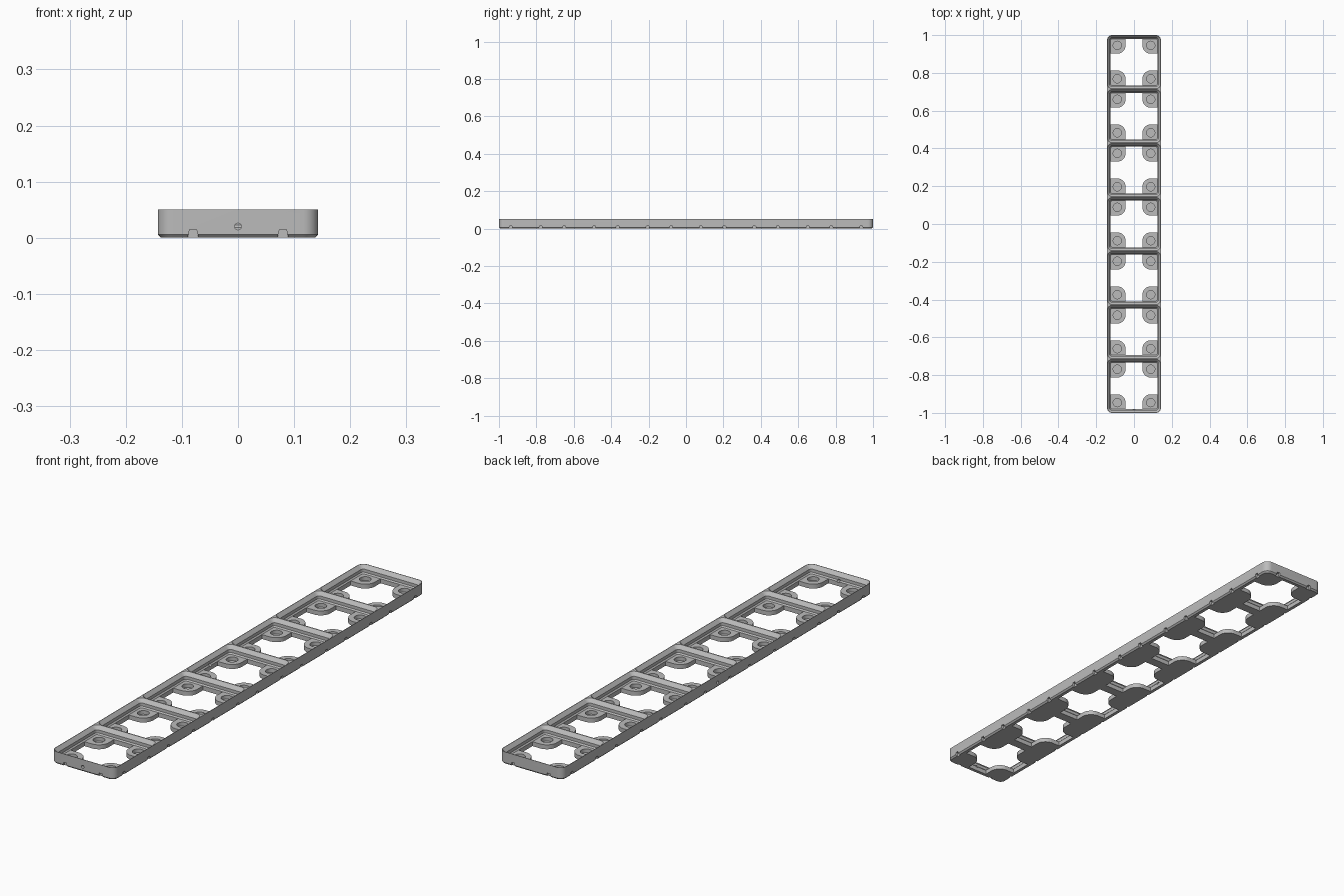
import bpy
import bmesh
import math

default = bpy.data.objects.get("Cube")
if default:
    bpy.data.objects.remove(default, do_unlink=True)

# Overall sizes
CELLS = 7
PITCH = 2 / CELLS
HALF = PITCH / 2
HEIGHT = 0.05
FLOOR = 0.018          # top of the corner pads
LIP = 0.0195           # inward reach of the frame at the pads
CORNER = 0.027
MAGNET = 0.0885        # hole offset from the cell centre
PAD = 0.044            # pad radius around each hole
NOTCH = 0.08
centres = [(i - (CELLS - 1) / 2) * PITCH for i in range(CELLS)]


def arc(cx, cy, r, start, end, steps=8):
    angles = [math.radians(start + (end - start) * i / steps) for i in range(steps + 1)]
    return [(cx + r * math.cos(a), cy + r * math.sin(a)) for a in angles]


def rounded_rect(hx, hy, r):
    points = []
    for quarter, (sx, sy) in enumerate([(1, 1), (-1, 1), (-1, -1), (1, -1)]):
        points += arc(sx * (hx - r), sy * (hy - r), r, quarter * 90, quarter * 90 + 90)
    return points


def loft(bm, rings):
    """Close a solid through rings of 3D points."""
    loops = [[bm.verts.new(p) for p in ring] for ring in rings]
    n = len(loops[0])
    for low, high in zip(loops, loops[1:]):
        for i in range(n):
            j = (i + 1) % n
            bm.faces.new((low[i], low[j], high[j], high[i]))
    bm.faces.new(loops[0][::-1])
    bm.faces.new(loops[-1])


def prism(bm, outline, z0, z1, cy=0, cx=0):
    loft(bm, [[(x + cx, y + cy, z) for x, y in outline] for z in (z0, z1)])


def make_object(name, bm):
    bmesh.ops.recalc_face_normals(bm, faces=bm.faces)
    mesh = bpy.data.meshes.new(name)
    bm.to_mesh(mesh)
    bm.free()
    obj = bpy.data.objects.new(name, mesh)
    bpy.context.collection.objects.link(obj)
    return obj


# Outer block with rounded corners and a chamfered foot
bm = bmesh.new()
loft(bm, [[(x, y, z) for x, y in rounded_rect(HALF - c, 1 - c, CORNER - c)]
          for z, c in ((0, 0.006), (0.006, 0), (HEIGHT, 0))])
frame = make_object("grid_frame", bm)

# Stepped pockets, one per cell
pockets = bmesh.new()
steps = ((FLOOR, LIP), (0.023, 0.0147), (0.0354, 0.0147), (HEIGHT, 0.002), (0.06, 0.002))
for cy in centres:
    loft(pockets, [[(x, y + cy, z) for x, y in
                    rounded_rect(HALF - inset, HALF - inset, CORNER - inset)]
                   for z, inset in steps])

# Cross-shaped floor openings that leave four rounded corner pads
openings = bmesh.new()
reach, arm, mid = HALF - LIP, MAGNET - PAD, MAGNET
quadrant = [(reach, arm)] + arc(mid, mid, PAD, 270, 180, 12) + [(arm, reach)]
cross = []
for quarter in range(4):
    c, s = [(1, 0), (0, 1), (-1, 0), (0, -1)][quarter]
    cross += [(c * x - s * y, s * x + c * y) for x, y in quadrant]
for cy in centres:
    prism(openings, cross, -0.01, 0.03, cy)

# Blind round holes in the pads
holes = bmesh.new()
circle = arc(0, 0, 0.022, 0, 360, 32)[:-1]
for cy in centres:
    for sx in (-1, 1):
        for sy in (-1, 1):
            prism(holes, circle, 0.003, 0.03, cy + sy * MAGNET, sx * MAGNET)

# Small tapered notches along the foot, and two round wall holes
notches = bmesh.new()
profile = [(-0.01, -0.01), (0.01, -0.01), (0.009, 0.004),
           (0.006, 0.015), (-0.006, 0.015), (-0.009, 0.004)]
for side in (-1, 1):
    for off in (-NOTCH, NOTCH):
        loft(notches, [[(off + u, side * d, z) for u, z in profile] for d in (0.99, 1.02)])
        for cy in centres:
            loft(notches, [[(side * d, cy + off + u, z) for u, z in profile]
                           for d in (HALF - 0.01, HALF + 0.02)])
peg = arc(0, 0.02, 0.006, 0, 360, 16)[:-1]
loft(notches, [[(u, d, z) for u, z in peg] for d in (-1.02, -0.96)])
loft(notches, [[(d, u, z) for u, z in peg] for d in (-HALF - 0.02, -HALF + 0.04)])

# Cut everything from the block
bpy.ops.object.select_all(action='DESELECT')
bpy.context.view_layer.objects.active = frame
frame.select_set(True)
for name, bm in (("pocket_cutter", pockets), ("opening_cutter", openings),
                 ("hole_cutter", holes), ("notch_cutter", notches)):
    cutter = make_object(name, bm)
    cutter.hide_render = True
    mod = frame.modifiers.new(name, 'BOOLEAN')
    mod.operation = 'DIFFERENCE'
    mod.solver = 'EXACT'
    mod.object = cutter
    bpy.ops.object.modifier_apply(modifier=mod.name)
    bpy.data.objects.remove(cutter, do_unlink=True)

# Single plain grey
grey = bpy.data.materials.new("plain_grey")
grey.use_nodes = True
colour = (0.5, 0.5, 0.5, 1)
grey.diffuse_color = colour
grey.node_tree.nodes["Principled BSDF"].inputs["Base Color"].default_value = colour
frame.data.materials.clear()
frame.data.materials.append(grey)
for poly in frame.data.polygons:
    poly.material_index = 0
bpy.ops.object.shade_smooth_by_angle(angle=math.radians(30))
